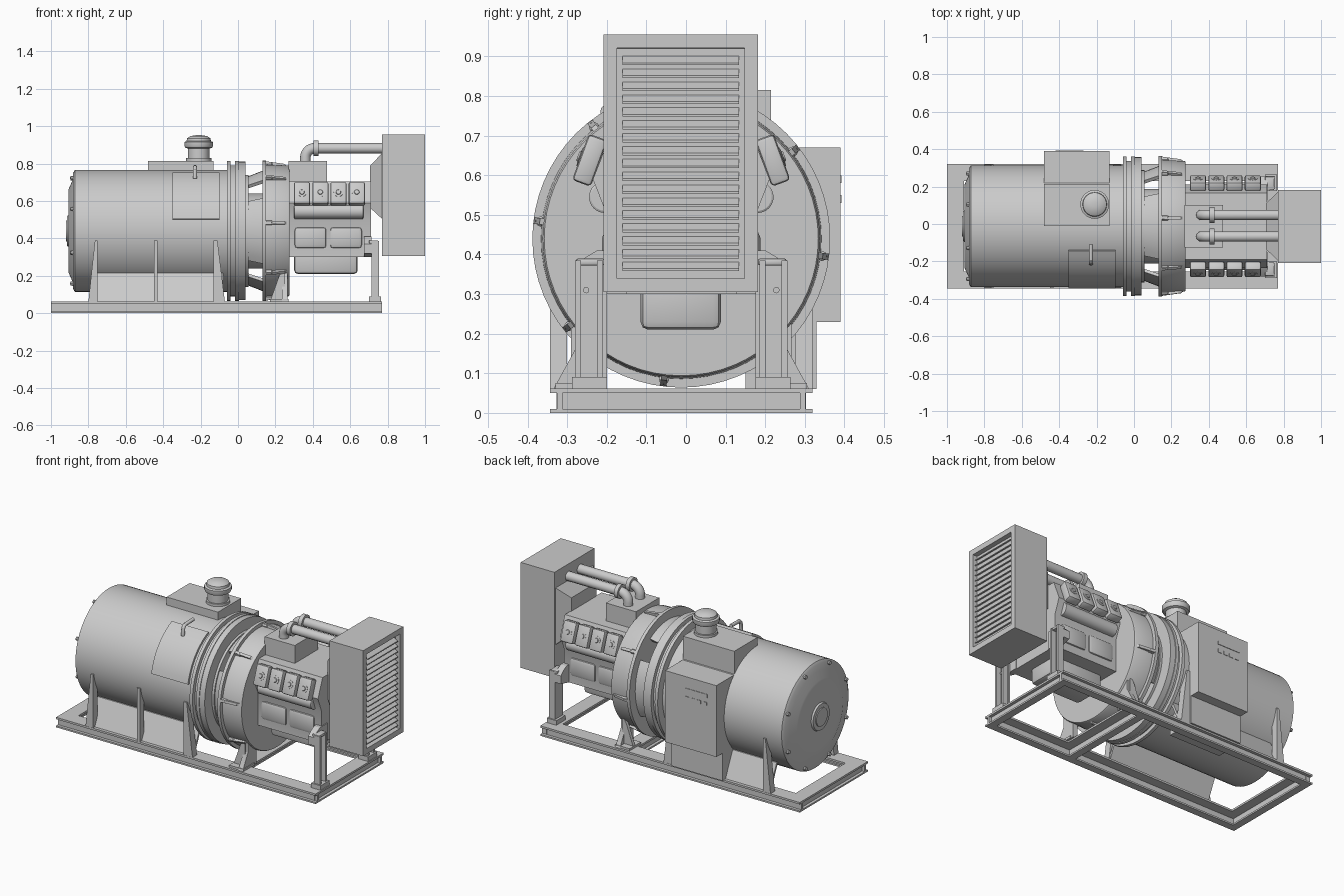
import bpy, bmesh, math
from math import sin, cos, pi, radians
from mathutils import Matrix, Vector

if "Cube" in bpy.data.objects:
    bpy.data.objects.remove(bpy.data.objects["Cube"])

CY, CZ = -0.012, 0.44      # shaft axis


def finish(name, bm):
    bmesh.ops.recalc_face_normals(bm, faces=bm.faces)
    me = bpy.data.meshes.new(name)
    bm.to_mesh(me)
    bm.free()
    ob = bpy.data.objects.new(name, me)
    bpy.context.collection.objects.link(ob)
    return ob


def box(name, x, y, z, bev=0.0, rot=0.0):
    """Box from (min, max) ranges, optionally bevelled and tilted about x."""
    bm = bmesh.new()
    bmesh.ops.create_cube(bm, size=1)
    bmesh.ops.scale(bm, vec=(x[1]-x[0], y[1]-y[0], z[1]-z[0]), verts=bm.verts)
    if bev:
        bmesh.ops.bevel(bm, geom=bm.edges[:], offset=bev, segments=2, affect='EDGES', profile=0.5)
    bmesh.ops.rotate(bm, matrix=Matrix.Rotation(rot, 3, 'X'), verts=bm.verts)
    bmesh.ops.translate(bm, vec=(sum(x)/2, sum(y)/2, sum(z)/2), verts=bm.verts)
    return finish(name, bm)


def prism(name, pts, axis, a, b):
    """Extrude an outline: (y,z) along x, or (x,z) along y."""
    bm = bmesh.new()
    f = (lambda p, t: (t, p[0], p[1])) if axis == 'x' else (lambda p, t: (p[0], t, p[1]))
    face = bm.faces.new([bm.verts.new(f(p, a)) for p in pts])
    ext = bmesh.ops.extrude_face_region(bm, geom=[face])
    vs = [v for v in ext['geom'] if isinstance(v, bmesh.types.BMVert)]
    bmesh.ops.translate(bm, vec=Vector(f((0, 0), b - a)), verts=vs)
    bm.faces.ensure_lookup_table()
    return finish(name, bm)


def lathe(name, prof, o=(0, CY, CZ), d=(1, 0, 0), n=64):
    """Revolve (distance, radius) profile about direction d through o."""
    bm = bmesh.new()
    q = Vector((0, 0, 1)).rotation_difference(Vector(d))
    rings = [[bm.verts.new(Vector(o) + q @ Vector((r*cos(2*pi*i/n), r*sin(2*pi*i/n), t)))
              for i in range(n)] for t, r in prof]
    for A, B in zip(rings, rings[1:]):
        for i in range(n):
            bm.faces.new((A[i], A[(i+1) % n], B[(i+1) % n], B[i]))
    bm.faces.new(rings[0])
    bm.faces.new(rings[-1])
    return finish(name, bm)


def shell(name, x0, x1, r0, r1, a0, a1, t, n=10):
    """Curved panel around the shaft; angles measured up from -y."""
    bm = bmesh.new()
    rows = []
    for i in range(n + 1):
        a = radians(a0 + (a1 - a0)*i/n)
        rows.append([bm.verts.new((x, CY - r*cos(a), CZ + r*sin(a)))
                     for x, r in ((x0, r0), (x1, r1), (x1, r1-t), (x0, r0-t))])
    for A, B in zip(rows, rows[1:]):
        for j in range(4):
            bm.faces.new((A[j], A[(j+1) % 4], B[(j+1) % 4], B[j]))
    bm.faces.new(rows[0])
    bm.faces.new(rows[-1])
    return finish(name, bm)


def pipe(name, pts, r):
    cu = bpy.data.curves.new(name, 'CURVE')
    cu.dimensions, cu.bevel_depth, cu.bevel_resolution, cu.use_fill_caps = '3D', r, 5, True
    s = cu.splines.new('POLY')
    s.points.add(len(pts) - 1)
    for p, c in zip(s.points, pts):
        p.co = (*c, 1)
    ob = bpy.data.objects.new(name, cu)
    bpy.context.collection.objects.link(ob)


def mirror(*obs):
    """Copy parts to the other side of the shaft plane."""
    M = Matrix.Translation((0, 2*CY, 0)) @ Matrix.Diagonal((1, -1, 1, 1))
    for o in obs:
        me = o.data.copy()
        me.transform(M)
        me.flip_normals()
        bpy.context.collection.objects.link(bpy.data.objects.new(o.name + "_far", me))


# skid frame: wide top flange, recessed web, narrow bottom flange
def channel(o, s):
    return [(o + s*u, z) for u, z in ((0, 0), (.045, 0), (.045, .01), (.032, .01), (.032, .05), (.09, .05),
                                      (.09, .062), (0, .062), (0, .05), (.018, .05), (.018, .01), (0, .01))]

mirror(prism("skid_rail", channel(-.344, 1), 'x', -1, .77))
prism("skid_end_rear", channel(-1, 1), 'y', -.327, .303)
prism("skid_end_front", channel(.77, -1), 'y', -.327, .303)
prism("skid_crossbeam", channel(.165, 1), 'y', -.31, .29)

# generator drum, end bell and coupling flanges
lathe("generator_drum", [(-.905, .19), (-.905, .225), (-.885, .27), (-.882, .31), (-.872, .326), (-.05, .326)])
lathe("end_hub", [(-.915, .05), (-.915, .08), (-.905, .085), (-.905, .11), (-.89, .12)])
lathe("end_hub_boss", [(-.92, .05), (-.92, .055), (-.9, .06)], n=32)
for i in range(8):
    a = 2*pi*(i + .5)/8
    lathe(f"end_bolt_{i}", [(-.897, .005), (-.895, .011), (-.87, .012)],
          (0, CY + .305*cos(a), CZ + .305*sin(a)), n=8)
lathe("rear_flange", [(-.06, .3), (-.06, .374), (-.04, .374), (-.04, .35), (-.015, .35), (-.015, .374),
                      (.005, .374), (.005, .37), (.04, .37), (.04, .3)])

# bell housing: open cage with four panels, then toothed rim
lathe("flywheel", [(.03, .2), (.14, .2)])
lathe("cage_collar", [(.035, .3), (.055, .3), (.055, .2)])
for i in range(4):
    shell(f"cage_panel_{i}", .05, .14, .29, .325, i*90 - 33, i*90 + 33, .02)
lathe("bell_housing", [(.13, .2), (.13, .376), (.15, .376), (.15, .354), (.268, .35), (.275, .346), (.275, .2)])
for i in range(8):
    rib = prism(f"bell_rib_{i}", [(.15, .34), (.15, .374), (.25, .36), (.265, .345)], 'y', -.008, .008)
    rot = Matrix.Translation((0, CY, CZ)) @ Matrix.Rotation(radians(45*i - 7), 4, 'X')
    rib.data.transform(rot)
    bolt = lathe(f"bell_bolt_{i}", [(.15, .013), (.18, .013), (.185, .008)], (0, 0, .358), n=8)
    bolt.data.transform(rot)

# generator saddle: sloped plates each side with stiffening ribs
mirror(prism("saddle_plate", [(-.325, .06), (-.255, .215), (-.24, .215), (-.31, .06)], 'x', -.78, -.08))
for i, (xa, xb, xc, xd) in enumerate(((-.80, -.75, -.75, -.765), (-.45, -.43, -.43, -.45), (-.13, -.07, -.11, -.13))):
    mirror(prism(f"saddle_rib_{i}", [(xa, .06), (xb, .06), (xc, .39), (xd, .39)], 'y', -.343, -.30))

# side hatch with handle
shell("side_hatch", -.35, -.10, .34, .34, 11, 67, .03)
pipe("hatch_handle", [(-.23, -.21, .72), (-.23, -.205, .765), (-.23, -.19, .78), (-.23, -.11, .782)], .011)

# terminal boxes and breather cap
box("top_box", (-.48, -.13), (-.01, .215), (.62, .815))
box("control_box", (-.48, -.13), (.15, .39), (.23, .67))
box("control_box_foot", (-.48, -.13), (.15, .33), (.06, .24))
box("gauge_strip", (-.42, -.27), (.38, .393), (.58, .60))
for i in range(4):
    box(f"button_{i}", (-.415 + i*.04, -.39 + i*.04), (.38, .393), (.53, .55))
lathe("breather_cap", [(.80, .068), (.83, .068), (.83, .058), (.88, .058), (.885, .072), (.895, .077), (.915, .077),
                       (.92, .065), (.935, .063), (.947, .045), (.952, .015)], (-.21, .105, 0), (0, 0, 1), 32)

# engine block, sump and inlet box
half = [(-.2, .3), (-.2, .5), (-.235, .59), (-.19, .705)]
prism("engine_block", half + [(2*CY - y, z) for y, z in reversed(half)], 'x', .27, .71)
box("oil_sump", (.3, .64), (-.115, .088), (.21, .36), .02)
box("inlet_box", (.27, .475), (-.125, .102), (.69, .815))
for i, x in enumerate(((.3, .475), (.49, .665))):
    mirror(box(f"block_cover_{i}", x, (-.212, -.1), (.345, .462), .02))
mirror(lathe("exhaust_manifold", [(.3, .035), (.303, .04), (.667, .04), (.67, .035)], (0, -.205, .545), n=32))

# rocker covers with knobs
tilt = radians(-20)
out = Vector((0, -cos(tilt), -sin(tilt)))
for i, x in enumerate((.342, .44, .537, .635)):
    c = Vector((x, -.243, .638))
    mirror(box(f"rocker_cover_{i}", (x-.043, x+.043), (c.y-.025, c.y+.025), (c.z-.062, c.z+.062), .01, tilt),
           lathe(f"rocker_knob_{i}", [(0, .027), (.027, .025), (.028, .014), (.032, .012)], c, out, 20),
           box(f"rocker_tab_{i}", (x-.02, x+.02), (-.25, -.226), (.677, .691), .003, tilt))

# legs at the bell housing and the front engine mounts
mirror(prism("bell_leg", [(-.335, .06), (-.28, .16), (-.28, .34), (-.2, .34), (-.2, .06)], 'x', .235, .265),
       box("bell_foot", (.17, .27), (-.33, -.22), (.06, .075)),
       prism("bell_leg_gusset", [(.17, .06), (.25, .06), (.25, .25), (.22, .2)], 'y', -.29, -.27),
       box("mount_post", (.715, .725), (-.28, -.2), (.06, .385)),
       box("mount_post_flange", (.715, .755), (-.28, -.265), (.06, .385)),
       box("mount_post_inner", (.715, .755), (-.225, -.21), (.06, .385)),
       box("mount_foot", (.70, .765), (-.288, -.2), (.06, .09)),
       prism("mount_bracket", [(-.28, .32), (-.28, .37), (-.255, .392), (-.225, .41), (-.15, .41), (-.15, .3), (-.2, .3)],
             'x', .675, .715),
       box("mount_top", (.70, .75), (-.278, -.205), (.372, .39), .006))
for i, z in enumerate((.31, .38)):
    mirror(lathe(f"mount_bolt_{i}", [(.72, .008), (.735, .008)], (0, -.252, z), n=10))

# twin pipes to the cooler
for i, y in enumerate((.048, -.067)):
    x0, zt, R = .36, .882, .05
    bend = [(x0 + R - R*cos(a), y, zt - R + R*sin(a)) for a in [pi/2*k/8 for k in range(9)]]
    pipe(f"cooler_pipe_{i}", [(x0, y, .78)] + bend + [(.79, y, zt)], .028)
    lathe(f"pipe_collar_{i}", [(.405, .042), (.43, .042)], (0, y, zt), n=32)

# radiator case with flat rim, recessed grille, slats and fan shroud
case = box("radiator_case", (.77, 1.0), (-.208, .182), (.305, .955))
bm = bmesh.new()
bm.from_mesh(case.data)
front = max(bm.faces, key=lambda f: f.calc_center_median().x)
bmesh.ops.inset_region(bm, faces=[front], thickness=.048)
bmesh.ops.inset_region(bm, faces=[front], thickness=.0005)
bmesh.ops.translate(bm, vec=(-.03, 0, 0), verts=front.verts)
bm.to_mesh(case.data)
bm.free()
for i in range(17):
    z = .36 + i*.0325
    prism(f"grille_slat_{i}", [(.968, z + .016), (.996, z - .002), (.996, z + .004), (.968, z + .022)], 'y', -.16, .134)
shroud = box("fan_shroud", (.705, .775), (-.2, .176), (.5, .86))
for v in shroud.data.vertices:
    if v.co.x < .74:
        v.co.y = CY + (v.co.y - CY)*.65
        v.co.z = .67 + (v.co.z - .67)*.62

# shade: smooth curves, sharp edges
bpy.ops.object.select_all(action='SELECT')
bpy.context.view_layer.objects.active = case
bpy.ops.object.convert(target='MESH')
bpy.ops.object.shade_smooth_by_angle(angle=radians(30))
